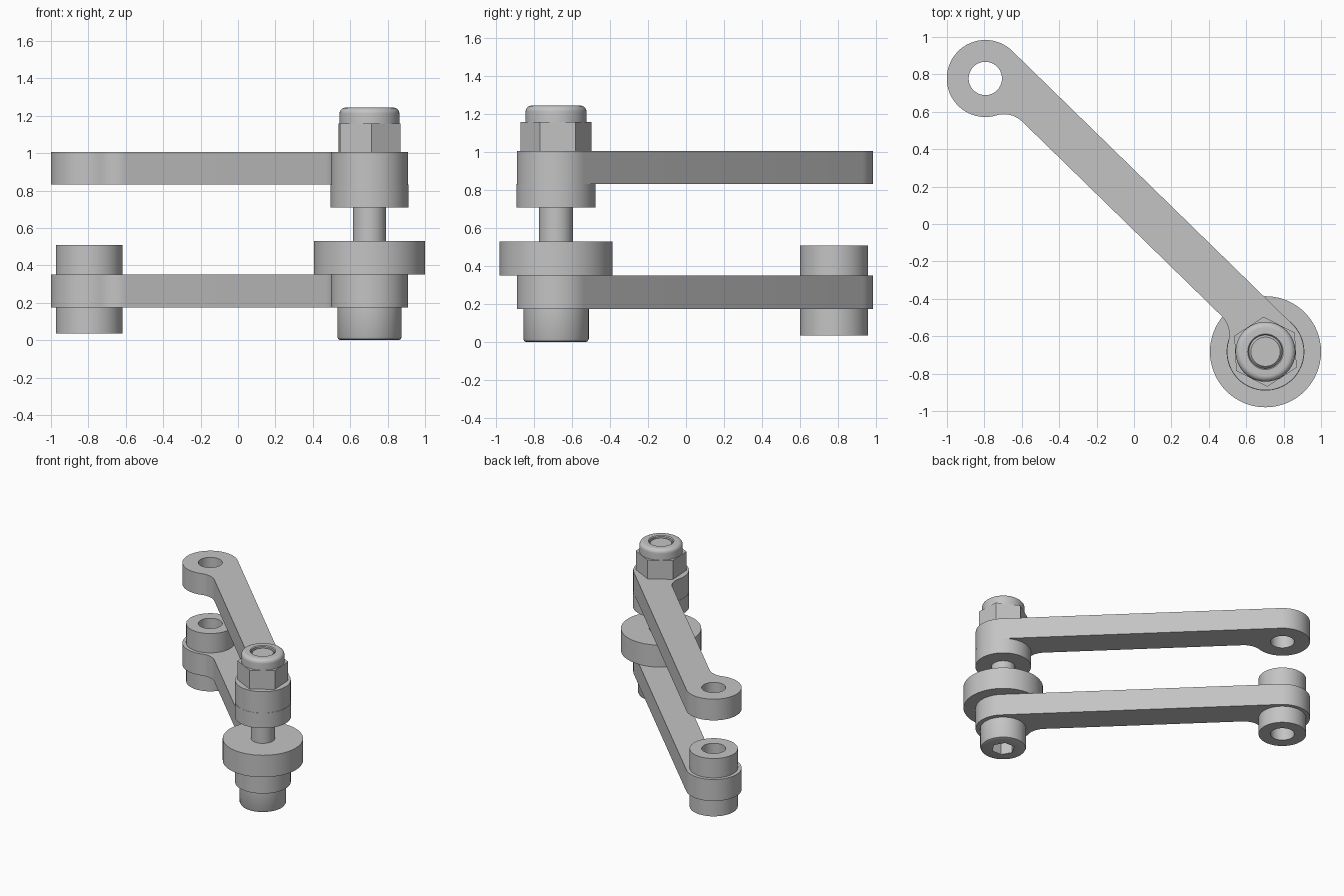
import bpy, bmesh
from math import sin, cos, pi, atan2, hypot, sqrt, radians

if "Cube" in bpy.data.objects:
    bpy.data.objects.remove(bpy.data.objects["Cube"])

PIN = (-0.795, 0.778)      # free end of the arms
BOLT = (0.703, -0.683)     # bolted end of the arms
R = 0.206                  # arm end radius
HOLE = 0.089

metal = bpy.data.materials.new("plain grey")
metal.diffuse_color = (0.55, 0.55, 0.55, 1)
metal.use_nodes = True
metal.node_tree.nodes["Principled BSDF"].inputs["Base Color"].default_value = metal.diffuse_color


def finish(name, bm, smooth=True):
    bmesh.ops.remove_doubles(bm, verts=bm.verts, dist=1e-5)
    bmesh.ops.recalc_face_normals(bm, faces=bm.faces)
    me = bpy.data.meshes.new(name)
    bm.to_mesh(me)
    bm.free()
    me.materials.append(metal)
    ob = bpy.data.objects.new(name, me)
    bpy.context.collection.objects.link(ob)
    if smooth:
        bpy.ops.object.select_all(action='DESELECT')
        ob.select_set(True)
        bpy.context.view_layer.objects.active = ob
        bpy.ops.object.shade_smooth_by_angle(angle=radians(35))
    return ob


def lathe(name, profile, at, seg=64):
    """Spin (radius, z) points round a vertical axis; r = 0 points close the ends."""
    bm = bmesh.new()
    vs = [bm.verts.new((r, 0, z)) for r, z in profile]
    es = [bm.edges.new(p) for p in zip(vs, vs[1:])]
    if profile[0][0] > 0:
        es.append(bm.edges.new((vs[-1], vs[0])))
    bmesh.ops.spin(bm, geom=vs + es, cent=(0, 0, 0), axis=(0, 0, 1),
                   angle=2 * pi, steps=seg)
    bmesh.ops.translate(bm, vec=(*at, 0), verts=bm.verts)
    return finish(name, bm)


def hex_prism(name, r, z0, z1, at, turn):
    bm = bmesh.new()
    ring = [bm.verts.new((at[0] + r * cos(turn + k * pi / 3),
                          at[1] + r * sin(turn + k * pi / 3), z0)) for k in range(6)]
    f = bm.faces.new(ring)
    new = bmesh.ops.extrude_face_region(bm, geom=[f])["geom"]
    bmesh.ops.translate(bm, vec=(0, 0, z1 - z0),
                        verts=[v for v in new if isinstance(v, bmesh.types.BMVert)])
    return finish(name, bm, False)


def arc(cx, cy, r, a0, a1, n):
    return [(cx + r * cos(a0 + (a1 - a0) * i / n),
             cy + r * sin(a0 + (a1 - a0) * i / n)) for i in range(n + 1)]


def arm(name, z0, z1, hole):
    """Round-ended bar, flush on one side and filleted into the ends on the other."""
    dx, dy = BOLT[0] - PIN[0], BOLT[1] - PIN[1]
    length = hypot(dx, dy)
    low, rf = 0.027, 0.14
    cv = low + rf
    cu = sqrt((R + rf) ** 2 - cv ** 2)
    a = atan2(cv, cu)
    half = arc(0, 0, R, pi / 2, 2 * pi - a, 40) + arc(cu, -cv, rf, pi - a, pi / 2, 10)[1:]
    outline = half + [(length - u, v) for u, v in reversed(half)]
    cu_data = bpy.data.curves.new(name, 'CURVE')
    cu_data.dimensions = '2D'
    cu_data.fill_mode = 'BOTH'
    cu_data.extrude = (z1 - z0) / 2
    for pts in (outline, arc(0, 0, hole, 0, 2 * pi, 64)[:-1]):
        sp = cu_data.splines.new('POLY')
        sp.points.add(len(pts) - 1)
        for p, (u, v) in zip(sp.points, pts):
            p.co = (PIN[0] + (u * dx - v * dy) / length,
                    PIN[1] + (u * dy + v * dx) / length, 0, 1)
        sp.use_cyclic_u = True
    tmp = bpy.data.objects.new(name + "_curve", cu_data)
    bpy.context.collection.objects.link(tmp)
    bpy.context.view_layer.update()
    bm = bmesh.new()
    bm.from_mesh(tmp.evaluated_get(bpy.context.evaluated_depsgraph_get()).to_mesh())
    bpy.data.objects.remove(tmp)
    bmesh.ops.translate(bm, vec=(0, 0, (z0 + z1) / 2), verts=bm.verts)
    return finish(name, bm)


# Two matching arms
arm("upper_arm", 0.832, 1.005, HOLE)
arm("lower_arm", 0.174, 0.350, 0.178)

# Bushing through the free end of the lower arm
lathe("pin_bushing", [(HOLE, 0.036), (0.178, 0.036), (0.178, 0.508), (HOLE, 0.508)], PIN)

# Spacers on the bolt
lathe("wide_spacer", [(0, 0.350), (0.297, 0.350), (0.297, 0.529), (0, 0.529)], BOLT)
lathe("upper_spacer", [(0, 0.708), (0.208, 0.708), (0.208, 0.832), (0, 0.832)], BOLT)

# Bolt shaft with chamfered tip
lathe("bolt_shaft", [(0, 0.5), (HOLE, 0.5), (HOLE, 1.215), (0.078, 1.228), (0, 1.228)], BOLT)

# Bolt head with hexagonal socket underneath
head = lathe("bolt_head", [(0, 0), (0.155, 0), (0.166, 0.005), (0.172, 0.017),
                           (0.172, 0.174), (0, 0.174)], BOLT)
cutter = hex_prism("socket_cutter", 0.088, -0.05, 0.10, BOLT, 0)
cutter.hide_render = True
cutter.hide_set(True)
cut = head.modifiers.new("socket", 'BOOLEAN')
cut.object = cutter
cut.operation = 'DIFFERENCE'
cut.solver = 'EXACT'
bpy.context.view_layer.objects.active = head
bpy.ops.object.modifier_apply(modifier=cut.name)
bpy.data.objects.remove(cutter)

# Lock nut: hexagon and rounded collar
hex_prism("nut_hexagon", 0.187, 1.005, 1.158, BOLT, radians(33))
rim = arc(0.128, 1.211, 0.032, 0, pi / 2, 8)
lathe("nut_collar", [(HOLE, 1.15), (0.160, 1.15)] + rim + [(0.095, 1.243), (HOLE, 1.236)], BOLT)
